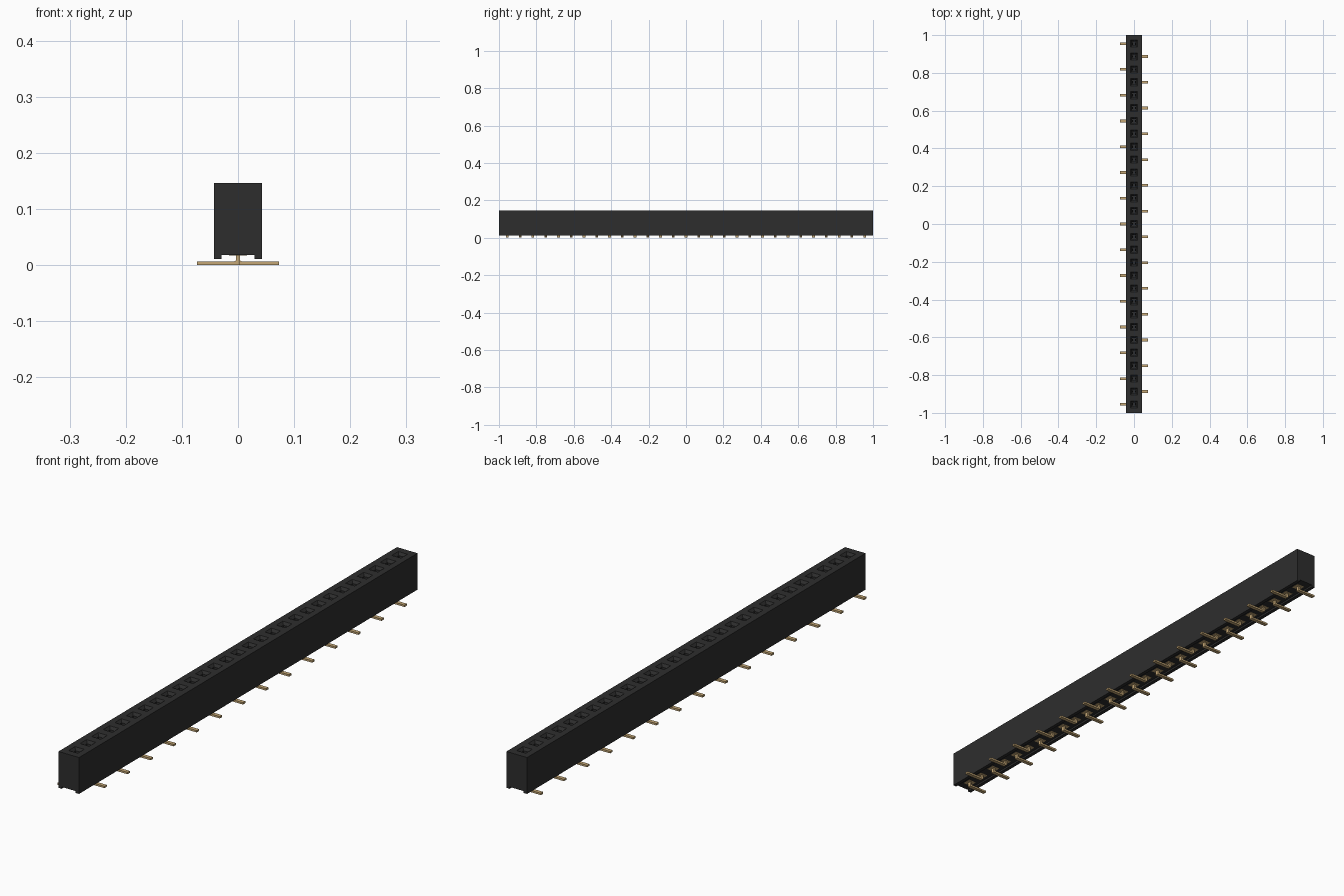
import bpy, bmesh, math

cube = bpy.data.objects.get("Cube")
if cube:
    bpy.data.objects.remove(cube, do_unlink=True)

COUNT, PITCH = 29, 0.0682
HALF_W, TOP, BOTTOM = 0.0425, 0.147, 0.011
CHANNEL_W, CHANNEL_Z = 0.029, 0.018
PIN_Y = [(i - (COUNT - 1) / 2) * PITCH for i in range(COUNT)]


def material(name, rgb, rough):
    m = bpy.data.materials.new(name)
    m.use_nodes = True
    m.diffuse_color = (*rgb, 1)
    bsdf = m.node_tree.nodes["Principled BSDF"]
    bsdf.inputs["Base Color"].default_value = (*rgb, 1)
    bsdf.inputs["Roughness"].default_value = rough
    return m


BLACK = material("black plastic", (0.027, 0.027, 0.027), 0.6)
GOLD = material("gold metal", (0.56, 0.39, 0.18), 0.4)


def finish(bm, name, mat):
    bmesh.ops.remove_doubles(bm, verts=bm.verts, dist=1e-5)
    bmesh.ops.recalc_face_normals(bm, faces=bm.faces)
    me = bpy.data.meshes.new(name)
    bm.to_mesh(me)
    bm.free()
    me.materials.append(mat)
    ob = bpy.data.objects.new(name, me)
    bpy.context.collection.objects.link(ob)
    return ob


def add_ring(bm, hx, y0, y1, z):
    return [bm.verts.new(p) for p in
            ((-hx, y0, z), (hx, y0, z), (hx, y1, z), (-hx, y1, z))]


def extrude_profile(bm, pts, y0, y1, caps=True):
    """Sweep an x-z outline along y."""
    a = [bm.verts.new((x, y0, z)) for x, z in pts]
    b = [bm.verts.new((x, y1, z)) for x, z in pts]
    for i in range(len(pts)):
        j = (i + 1) % len(pts)
        bm.faces.new((a[i], a[j], b[j], b[i]))
    if caps:
        bm.faces.new(a)
        bm.faces.new(b)


# Housing: one open cell per socket, welded in a row
bm = bmesh.new()
edges = [-1] + [(a + b) / 2 for a, b in zip(PIN_Y, PIN_Y[1:])] + [1]
outline = [(HALF_W, TOP), (HALF_W, BOTTOM), (CHANNEL_W, BOTTOM), (CHANNEL_W, CHANNEL_Z),
           (-CHANNEL_W, CHANNEL_Z), (-CHANNEL_W, BOTTOM), (-HALF_W, BOTTOM), (-HALF_W, TOP)]
for y, y0, y1 in zip(PIN_Y, edges, edges[1:]):
    # Walls and grooved underside
    a = [bm.verts.new((x, y0, z)) for x, z in outline]
    b = [bm.verts.new((x, y1, z)) for x, z in outline]
    for i in range(len(outline) - 1):
        bm.faces.new((a[i], a[i + 1], b[i + 1], b[i]))
    # Top face with a chamfered square socket
    rings = [add_ring(bm, HALF_W, y0, y1, TOP)]
    for h, z in ((0.019, TOP), (0.011, TOP - 0.010), (0.011, 0.045)):
        rings.append(add_ring(bm, h, y - h, y + h, z))
    for r, s in zip(rings, rings[1:]):
        for i in range(4):
            j = (i + 1) % 4
            bm.faces.new((r[i], r[j], s[j], s[i]))
    bm.faces.new(rings[-1])
# End walls
for y in (-1, 1):
    bm.faces.new([bm.verts.new((x, y, z)) for x, z in outline])
finish(bm, "housing", BLACK)

# Surface-mount legs, bent alternately to each side
T = 0.0035      # half thickness of the strip
LEG_W = 0.007   # half width of the strip
for side, name, first in ((-1, "right_legs", 0), (1, "left_legs", 1)):
    inner = [(T + 0.003 * (1 - math.sin(t)), 0.007 + 0.003 * (1 - math.cos(t)))
             for t in (0, math.pi / 6, math.pi / 3, math.pi / 2)]
    pts = [(-T, 0.022), (-T, 0.003), (-T + 0.001, 0.001), (-T + 0.003, 0),
           (0.073, 0), (0.073, 0.007)] + inner + [(T, 0.022)]
    bm = bmesh.new()
    for y in PIN_Y[first::2]:
        extrude_profile(bm, [(side * x, z) for x, z in pts], y - LEG_W, y + LEG_W)
    finish(bm, name, GOLD)

# Contact bases set in the groove ceiling
bm = bmesh.new()
for y in PIN_Y:
    extrude_profile(bm, [(-0.016, CHANNEL_Z - 0.0004), (0.016, CHANNEL_Z - 0.0004),
                         (0.016, 0.024), (-0.016, 0.024)], y - 0.016, y + 0.016)
finish(bm, "contact_bases", GOLD)

# Contact springs deep in the sockets
bm = bmesh.new()
for y in PIN_Y:
    for s in (-1, 1):
        extrude_profile(bm, [(s * 0.0105, 0.046), (s * 0.0105, 0.118), (s * 0.008, 0.118),
                             (s * 0.004, 0.095), (s * 0.008, 0.046)], y - 0.006, y + 0.006)
finish(bm, "contact_springs", BLACK)
